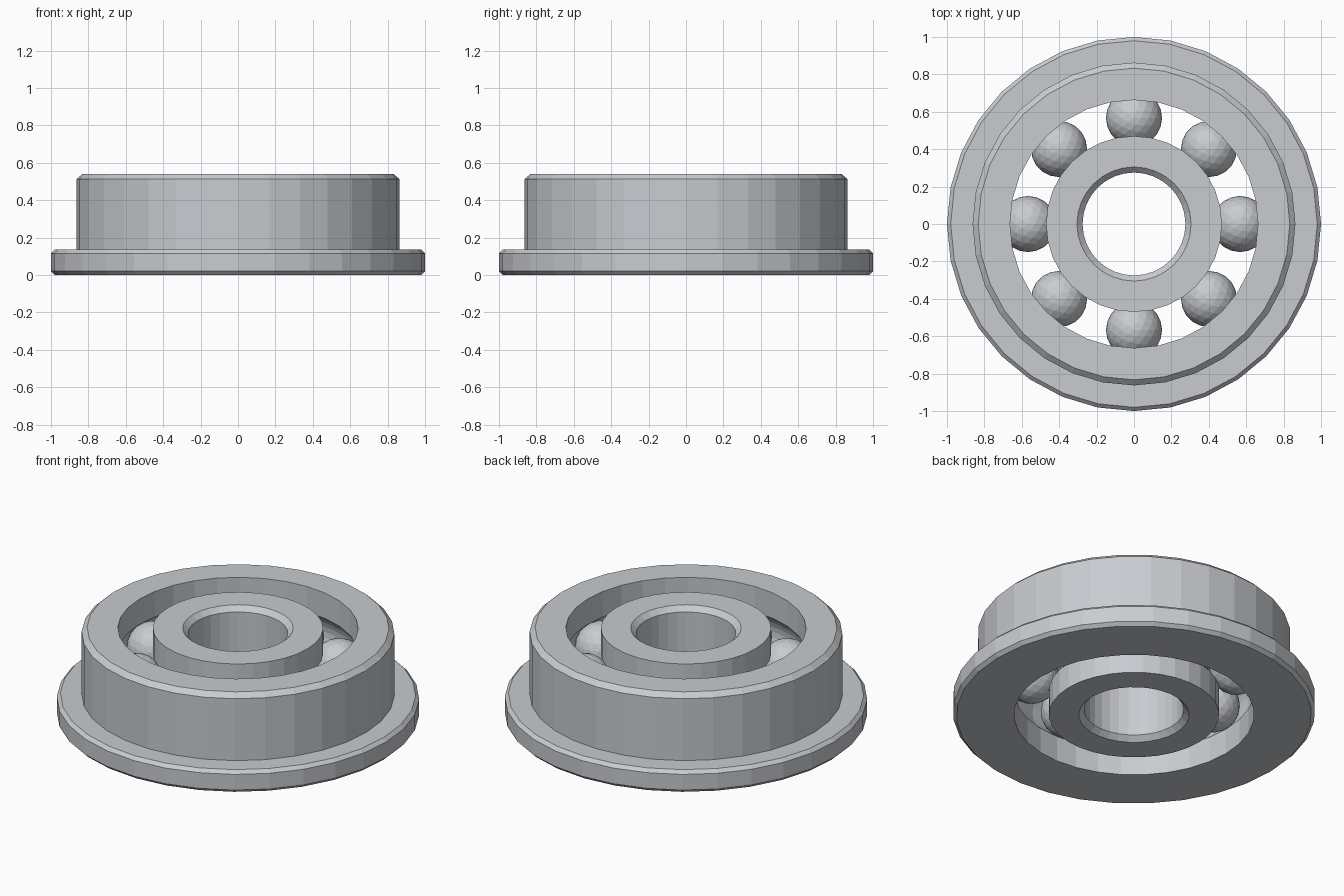
import bpy, bmesh, math
from mathutils import Matrix

cube = bpy.data.objects.get("Cube")
if cube:
    bpy.data.objects.remove(cube, do_unlink=True)

SIDES = 32
HEIGHT = 0.54
MID = HEIGHT / 2
BALL_R = 0.15
PITCH_R = 0.567

steel = bpy.data.materials.new("brushed steel")
steel.use_nodes = True
colour = (0.58, 0.60, 0.63, 1)
steel.diffuse_color = colour
steel.node_tree.nodes["Principled BSDF"].inputs["Base Color"].default_value = colour


def add_object(name, bm):
    bmesh.ops.recalc_face_normals(bm, faces=bm.faces)
    mesh = bpy.data.meshes.new(name)
    bm.to_mesh(mesh)
    bm.free()
    mesh.materials.append(steel)
    obj = bpy.data.objects.new(name, mesh)
    bpy.context.collection.objects.link(obj)
    return obj


def lathe(name, profile):
    """Spin a closed (radius, height) outline about the z axis."""
    bm = bmesh.new()
    rings = []
    for i in range(SIDES):
        a = math.tau * i / SIDES
        rings.append([bm.verts.new((r * math.cos(a), r * math.sin(a), z)) for r, z in profile])
    n = len(profile)
    for i in range(SIDES):
        here, there = rings[i], rings[(i + 1) % SIDES]
        for j in range(n):
            k = (j + 1) % n
            bm.faces.new((here[j], there[j], there[k], here[k]))
    return add_object(name, bm)


def raceway(wall_r, steps=8):
    """Groove arc that hugs the balls, listed from bottom to top."""
    gap = wall_r - PITCH_R
    side = math.copysign(1, gap)
    half = math.acos(abs(gap) / BALL_R)
    angles = [half * (2 * i / steps - 1) for i in range(steps + 1)]
    return [(PITCH_R + side * BALL_R * math.cos(a), MID + BALL_R * math.sin(a)) for a in angles]


# Outer ring with flange, chamfers and inner groove
OUTER_WALL = 0.663
lathe("flanged_outer_ring", [
    (OUTER_WALL, 0), (0.98, 0), (1.0, 0.02), (1.0, 0.115), (0.98, 0.135),
    (0.863, 0.135), (0.863, 0.512), (0.833, HEIGHT), (OUTER_WALL, HEIGHT),
] + raceway(OUTER_WALL)[::-1])

# Inner ring with chamfered bore and outer groove
INNER_WALL = 0.47
lathe("inner_ring", [
    (INNER_WALL, HEIGHT), (0.305, HEIGHT), (0.275, HEIGHT - 0.03),
    (0.275, 0.03), (0.305, 0), (INNER_WALL, 0),
] + raceway(INNER_WALL))

# Balls evenly spaced between the rings
for i in range(8):
    a = math.tau * i / 8
    bm = bmesh.new()
    place = Matrix.Translation((PITCH_R * math.cos(a), PITCH_R * math.sin(a), MID))
    bmesh.ops.create_icosphere(bm, subdivisions=3, radius=BALL_R, matrix=place)
    add_object(f"ball_{i + 1}", bm)
